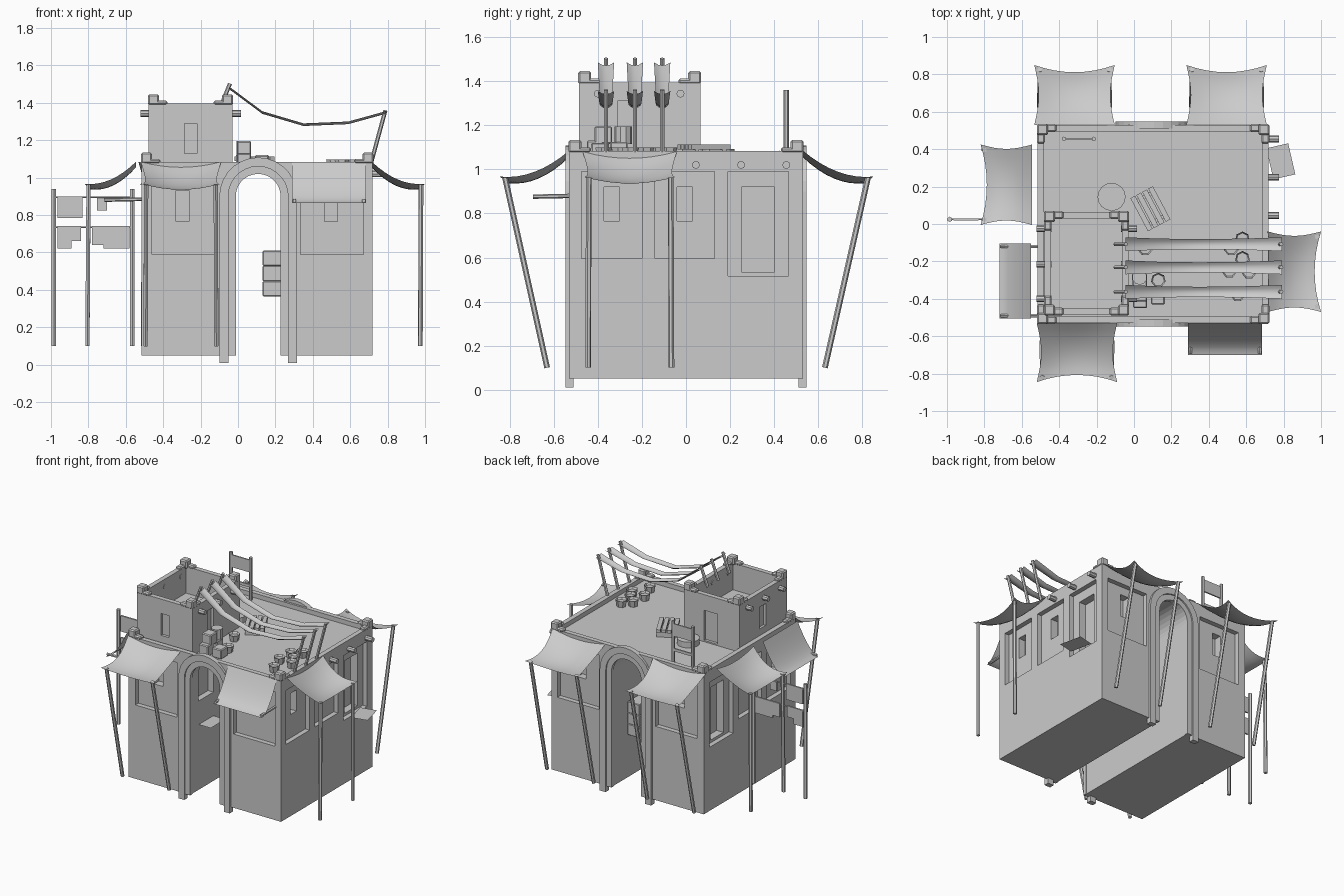
import bpy, bmesh, math
from mathutils import Vector, Matrix

if "Cube" in bpy.data.objects:
    bpy.data.objects.remove(bpy.data.objects["Cube"])


def finish(bm, name, smooth=False):
    me = bpy.data.meshes.new(name)
    bm.normal_update()
    bm.to_mesh(me)
    bm.free()
    if smooth:
        for p in me.polygons:
            p.use_smooth = True
    ob = bpy.data.objects.new(name, me)
    bpy.context.collection.objects.link(ob)
    return ob


def add_box(bm, x0, x1, y0, y1, z0, z1):
    m = Matrix.Translation(((x0 + x1) / 2, (y0 + y1) / 2, (z0 + z1) / 2)) @ Matrix.Diagonal((x1 - x0, y1 - y0, z1 - z0, 1))
    bmesh.ops.create_cube(bm, size=1, matrix=m)


def boxes(name, items, bevel=0):
    bm = bmesh.new()
    for it in items:
        add_box(bm, *it)
    if bevel:
        bmesh.ops.bevel(bm, geom=bm.edges[:], offset=bevel, segments=1, affect='EDGES')
    return finish(bm, name)


def rod(name, p, q, r=0.013, sides=6):
    p, q = Vector(p), Vector(q)
    bm = bmesh.new()
    m = Matrix.Translation((p + q) / 2) @ (q - p).to_track_quat('Z', 'Y').to_matrix().to_4x4()
    bmesh.ops.create_cone(bm, cap_ends=True, segments=sides, radius1=r, radius2=r, depth=(q - p).length, matrix=m)
    return finish(bm, name)


def sheet(name, f, nu=8, nv=8):
    bm = bmesh.new()
    g = [[bm.verts.new(f(2 * i / nu - 1, j / nv)) for i in range(nu + 1)] for j in range(nv + 1)]
    for j in range(nv):
        for i in range(nu):
            bm.faces.new((g[j][i], g[j][i + 1], g[j + 1][i + 1], g[j + 1][i]))
    return finish(bm, name, True)


def extrude_y(name, pts, y0, y1):
    bm = bmesh.new()
    f = bm.faces.new([bm.verts.new((x, y0, z)) for x, z in pts])
    r = bmesh.ops.extrude_face_region(bm, geom=[f])
    bmesh.ops.translate(bm, vec=(0, y1 - y0, 0), verts=[v for v in r['geom'] if isinstance(v, bmesh.types.BMVert)])
    bmesh.ops.recalc_face_normals(bm, faces=bm.faces[:])
    return finish(bm, name)


def cut(ob, cutters):
    for c in cutters:
        md = ob.modifiers.new('cut', 'BOOLEAN')
        md.object, md.operation, md.solver = c, 'DIFFERENCE', 'EXACT'
    dg = bpy.context.evaluated_depsgraph_get()
    me = bpy.data.meshes.new_from_object(ob.evaluated_get(dg))
    ob.modifiers.clear()
    ob.data = me
    for c in cutters:
        bpy.data.objects.remove(c)


AX, SPRING = 0.108, 0.9   # passage centre and arch spring height


def arch(r, foot, n=14):
    return [(AX - r, foot)] + [(AX - r * math.cos(math.pi * i / n), SPRING + r * math.sin(math.pi * i / n))
                               for i in range(n + 1)] + [(AX + r, foot)]


# main building with roof well, passage, wall panels and windows
X0, X1, Y = -0.515, 0.72, 0.53
body = boxes('building', [(X0, X1, -Y, Y, 0.05, 1.083)])
panels, slots = [], [(-0.06, 0.0, -0.43, -0.26, 0.7, 0.95)]
for a, b in ((-0.46, -0.125), (0.335, 0.67)):
    m = (a + b) / 2 - 0.005
    for s in (-1, 1):
        panels.append((a, b, *sorted((s * 0.495, s * 0.6)), 0.59, 0.99))
        slots.append((m - 0.035, m + 0.035, *sorted((s * 0.44, s * 0.55)), 0.765, 0.93))
for a, b, zb in ((-0.475, -0.2, 0.595), (-0.14, 0.13, 0.595), (0.19, 0.465, 0.515)):
    for lo, hi, l2, h2 in ((X1 - 0.035, X1 + 0.1, X1 - 0.09, X1 + 0.05), (X0 - 0.1, X0 + 0.035, X0 - 0.05, X0 + 0.09)):
        panels.append((lo, hi, a, b, zb, 0.99))
        m, w, z0 = (a + b) / 2, 0.035, 0.765
        if zb < 0.55:
            w, z0 = 0.075, 0.535
        slots.append((l2, h2, m - w, m + w, z0, 0.92))
cut(body, [boxes('roof_cut', [(X0 + 0.035, X1 - 0.035, -Y + 0.035, Y - 0.035, 1.05, 1.3)]),
           extrude_y('passage_cut', arch(0.125, -0.1), -1, 1),
           boxes('panel_cut', panels), boxes('slot_cut', slots)])

# stepped arch surrounds, front and back
for s, side in ((-1, 'front'), (1, 'back')):
    for nm, ro, ri, d, foot in (('outer', 0.208, 0.16, 0.547, 0.01), ('inner', 0.168, 0.12, 0.537, 0.05)):
        lo, hi = sorted((s * 0.51, s * d))
        extrude_y(f'{side}_{nm}_arch', arch(ro, foot) + arch(ri, foot)[::-1], lo, hi)


# corner cap stones
def caps(name, x0, x1, y0, y1, z):
    it = []
    for x, sx in ((x0, 1), (x1, -1)):
        for y, sy in ((y0, 1), (y1, -1)):
            def span(c, s, n):
                return sorted((c - s * 0.004, c + s * n))
            for a, b, h in ((0.055, 0.055, 0.05), (0.1, 0.038, 0.017), (0.038, 0.1, 0.017)):
                it.append((*span(x, sx, a), *span(y, sy, b), z - 0.008, z + h))
    return boxes(name, it, 0.008)


caps('roof_corner_caps', X0, X1, -Y, Y, 1.083)

# roof tower
tower = boxes('tower', [(-0.478, -0.03, -0.485, 0.065, 1.04, 1.395)])
cut(tower, [boxes('tower_well', [(-0.443, -0.065, -0.45, 0.03, 1.2, 1.6)]),
            boxes('tower_openings', [(-0.285, -0.22, -0.55, -0.465, 1.13, 1.29), (-0.3, -0.19, 0.045, 0.1, 1.06, 1.28),
                                     (-0.05, 0.05, -0.31, -0.24, 1.1, 1.31), (-0.5, -0.46, -0.24, -0.17, 1.13, 1.29)])])
caps('tower_caps', -0.478, -0.03, -0.485, 0.065, 1.395)
for y in (-0.4, -0.215, -0.025):
    rod('tower_beam', (-0.52, y, 1.343), (-0.44, y, 1.343), 0.018, 8)
    rod('tower_beam', (-0.07, y, 1.343), (0.015, y, 1.343), 0.018, 8)
for y in (0.045, 0.25, 0.455):
    rod('wall_beam', (0.66, y, 1.02), (0.775, y, 1.02), 0.018, 8)


# pole-supported awnings: base point, outward angle, width, depth, inset of pole feet
def awning(base, ang, w, d, foot):
    out = Vector((math.cos(ang), math.sin(ang), 0))
    side = Vector((-out.y, out.x, 0))

    def f(u, v):
        a = u * w / 2 * (1 - 0.11 * math.sin(math.pi * v))
        b = v * d * (1 - 0.12 * (1 - u * u))
        z = 1.085 - 0.118 * v - 0.15 * v * (1 - v) - 0.03 * (1 - u * u)
        return Vector(base) + side * a + out * b + Vector((0, 0, z))
    sheet('awning', f)
    for u in (-0.88, 0.88):
        top = f(u, 0.95) + Vector((0, 0, 0.004))
        bot = Vector(base) + side * (u * w / 2) + out * foot
        rod('awning_pole', top, (bot.x, bot.y, 0.1), 0.013)


awning((-0.305, -0.53, 0), -math.pi / 2, 0.43, 0.315, 0.1)
awning((-0.318, 0.53, 0), math.pi / 2, 0.43, 0.32, 0.1)
awning((0.495, 0.53, 0), math.pi / 2, 0.43, 0.32, 0.1)
awning((0.715, -0.255, 0), 0, 0.43, 0.285, 0.26)
awning((-0.545, 0.21, 0), math.pi, 0.43, 0.275, 0.26)


# sagging drapes carried on short brackets
def drape_z(v):
    return 1.08 - 0.215 * (1 - (1 - v) ** 1.7)


sheet('front_drape', lambda u, v: (0.487 + 0.198 * u, -0.53 - 0.17 * v, drape_z(v)))
sheet('left_drape', lambda u, v: (-0.55 - 0.17 * v, -0.305 + 0.2 * u, drape_z(v)))
for t in (-0.185, 0.185):
    rod('front_drape_bracket', (0.487 + t, -0.5, 0.88), (0.487 + t, -0.695, 0.876), 0.01)
    rod('left_drape_bracket', (-0.5, -0.305 + t, 0.885), (-0.715, -0.305 + t, 0.88), 0.01)

# washing frame beside the left wall
for x in (-0.985, -0.565):
    rod('washing_post', (x, 0.025, 0.1), (x, 0.025, 0.94), 0.014)
for z in (0.895, 0.735):
    rod('washing_line', (-0.985, 0.025, z), (-0.565, 0.025, z), 0.004)
boxes('washing', [(-0.965, -0.832, 0.018, 0.03, 0.785, 0.9), (-0.755, -0.7, 0.018, 0.03, 0.825, 0.89),
                  (-0.965, -0.89, 0.018, 0.03, 0.62, 0.74), (-0.89, -0.84, 0.018, 0.03, 0.66, 0.74),
                  (-0.78, -0.72, 0.018, 0.03, 0.64, 0.74), (-0.72, -0.58, 0.018, 0.03, 0.62, 0.74)])

# washing frame on the roof
for x in (-0.375, -0.215):
    rod('roof_frame_post', (x, 0.455, 1.05), (x, 0.455, 1.36), 0.012)
boxes('roof_frame_cloth', [(-0.37, -0.22, 0.45, 0.46, 1.25, 1.34), (-0.385, -0.205, 0.45, 0.46, 1.14, 1.16)])

# three sagging cloth strips over the roof
path = [(-0.045, 1.485), (0.13, 1.355), (0.35, 1.29), (0.59, 1.3), (0.79, 1.355)]
for y in (-0.363, -0.232, -0.108):
    def strip(u, v, y=y):
        x, z = path[round(v * 4)]
        w = 0.037 - 0.01 * math.sin(math.pi * v)
        return (x, y + u * w, z - 0.014 * (1 - u * u))
    sheet('shade_strip', strip, 4, 4)
    rod('strip_pole_left', (-0.1, y, 1.36), (-0.043, y, 1.503), 0.011)
    rod('strip_pole_right', (0.712, y, 1.08), (0.788, y, 1.36), 0.011)

# roof clutter: crates, pots, basket and planks
boxes('roof_crates', [(-0.01, 0.07, -0.345, -0.265, 1.05, 1.125), (-0.005, 0.07, -0.45, -0.375, 1.05, 1.13),
                      (-0.005, 0.07, -0.415, -0.335, 1.115, 1.195), (0.09, 0.165, -0.43, -0.35, 1.05, 1.12)], 0.006)
rod('roof_barrel', (0.03, -0.285, 1.115), (0.03, -0.285, 1.195), 0.04, 10)
for x, y in ((0.06, -0.13), (0.13, -0.3), (0.58, -0.08), (0.51, -0.25), (0.615, -0.255), (0.58, -0.185), (0.555, -0.375), (0.52, -0.13)):
    bm = bmesh.new()
    bmesh.ops.create_cone(bm, cap_ends=True, segments=7, radius1=0.03, radius2=0.04, depth=0.05,
                          matrix=Matrix.Translation((x, y, 1.073)))
    top = max(bm.faces, key=lambda f: f.calc_center_median().z)
    bmesh.ops.inset_region(bm, faces=[top], thickness=0.008, depth=-0.015)
    finish(bm, 'roof_pot')
rod('roof_basket', (-0.12, 0.145, 1.04), (-0.12, 0.145, 1.092), 0.075, 16)
planks = boxes('roof_planks', [(-0.065 + 0.036 * i, -0.037 + 0.036 * i, -0.1, 0.1, 1.09, 1.112) for i in range(4)]
               + [(-0.06, 0.07, s - 0.01, s + 0.01, 1.05, 1.09) for s in (-0.07, 0.07)])
planks.matrix_world = Matrix.Translation((0.085, 0.08, 0)) @ Matrix.Rotation(math.radians(28), 4, 'Z')

# thin ledges on the right wall and in the passage, and the passage crates
ledge = sheet('window_ledge', lambda u, v: (0.12 * v - 0.06, 0.085 * u, 0.527), 1, 1)
ledge.matrix_world = Matrix.Translation((0.785, 0.335, 0)) @ Matrix.Rotation(math.radians(13), 4, 'Z')
sheet('passage_ledge', lambda u, v: (-0.02 + 0.1 * v, -0.345 + 0.085 * u, 0.527), 1, 1)
boxes('passage_crates', [(0.132, 0.23, 0.2, 0.35, 0.365 + 0.0815 * i, 0.4465 + 0.0815 * i) for i in range(3)], 0.004)
